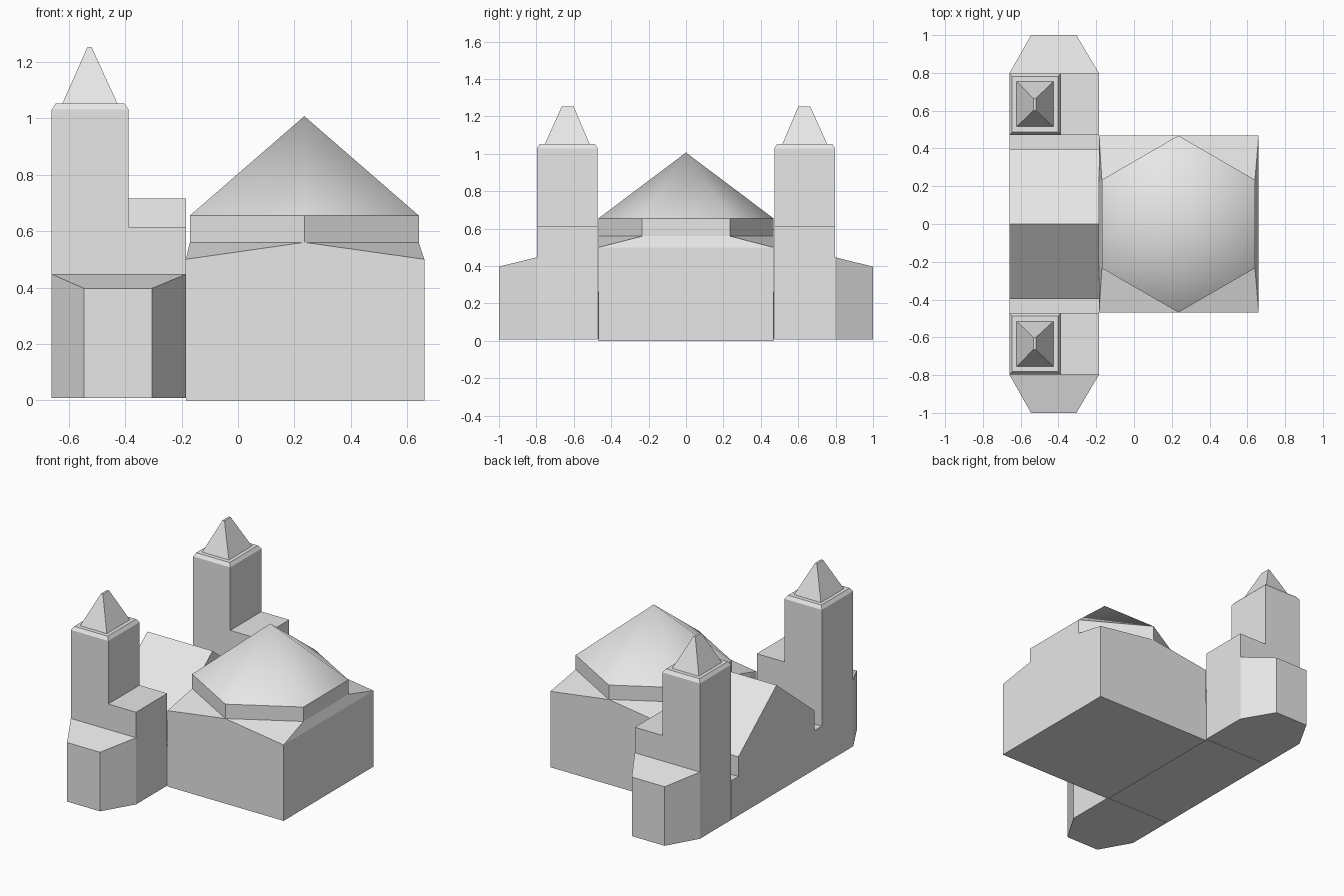
import bpy, bmesh, math

cube = bpy.data.objects.get("Cube")
if cube:
    bpy.data.objects.remove(cube, do_unlink=True)

stone = bpy.data.materials.new("pale_grey_stone")
stone.use_nodes = True
GREY = (0.8, 0.8, 0.8, 1)
stone.diffuse_color = GREY
stone.node_tree.nodes["Principled BSDF"].inputs["Base Color"].default_value = GREY


def finish(name, bm, smooth=False):
    bmesh.ops.recalc_face_normals(bm, faces=bm.faces)
    for f in bm.faces:
        f.smooth = smooth
    mesh = bpy.data.meshes.new(name)
    bm.to_mesh(mesh)
    bm.free()
    mesh.materials.append(stone)
    obj = bpy.data.objects.new(name, mesh)
    bpy.context.collection.objects.link(obj)
    return obj


def hull(name, points):
    """Solid convex part spanning the given points."""
    bm = bmesh.new()
    verts = [bm.verts.new(p) for p in points]
    bmesh.ops.convex_hull(bm, input=verts)
    bmesh.ops.dissolve_limit(bm, angle_limit=0.01, verts=bm.verts, edges=bm.edges)
    return finish(name, bm)


def rect(x0, x1, y0, y1, z):
    return [(x, y, z) for x in (x0, x1) for y in (y0, y1)]


def hexagon(z):
    return [(CX + HALF * math.sin(i * math.pi / 3), HALF * math.cos(i * math.pi / 3), z)
            for i in range(6)]


CX, HALF = 0.235, 0.468          # centre and half width of the domed hall
LEFT, INNER, RIGHT = -0.66, -0.185, 0.66

# Hall: square block whose top rises to a hexagon
hull("hall", rect(INNER, RIGHT, -HALF, HALF, 0) + rect(INNER, RIGHT, -HALF, HALF, 0.5)
     + hexagon(0.56))

# Drum and smooth six-sided roof
hull("drum", hexagon(0.56) + hexagon(0.655))
bm = bmesh.new()
ring = [bm.verts.new(p) for p in hexagon(0.655)]
apex = bm.verts.new((CX, 0, 1.007))
for a, b in zip(ring, ring[1:] + ring[:1]):
    bm.faces.new((a, b, apex))
finish("dome_roof", bm, smooth=True)

# Gabled nave with low gutters beside the towers
half = [(0.47, 0.008), (0.47, 0.265), (0.397, 0.265), (0.397, 0.395)]
profile = half + [(0, 0.715)] + [(-y, z) for y, z in reversed(half)]
bm = bmesh.new()
face = bm.faces.new([bm.verts.new((LEFT, y, z)) for y, z in profile])
ext = bmesh.ops.extrude_face_region(bm, geom=[face], use_keep_orig=True)
moved = [v for v in ext["geom"] if isinstance(v, bmesh.types.BMVert)]
bmesh.ops.translate(bm, verts=moved, vec=(INNER - LEFT, 0, 0))
finish("nave", bm)

# Tower, its base and the tapered apse, at both ends
for side, s in (("front", -1), ("back", 1)):
    def part(name, points):
        hull(f"{side}_{name}", [(x, s * y, z) for x, y, z in points])

    part("tower_base", rect(LEFT, INNER, 0.472, 0.797, 0.008)
         + rect(LEFT, INNER, 0.472, 0.797, 0.615))
    part("apse", [(x, y, z) for x, y, top in
                  ((LEFT, 0.797, 0.447), (INNER, 0.797, 0.447),
                   (-0.545, 1, 0.397), (-0.305, 1, 0.397)) for z in (0.008, top)])
    part("tower", rect(LEFT, -0.387, 0.472, 0.797, 0.615)
         + rect(LEFT, -0.387, 0.472, 0.797, 1.03)
         + rect(-0.645, -0.402, 0.487, 0.782, 1.052))
    part("spire", rect(-0.622, -0.427, 0.515, 0.755, 1.052)
         + rect(-0.533, -0.519, 0.6, 0.665, 1.252))
